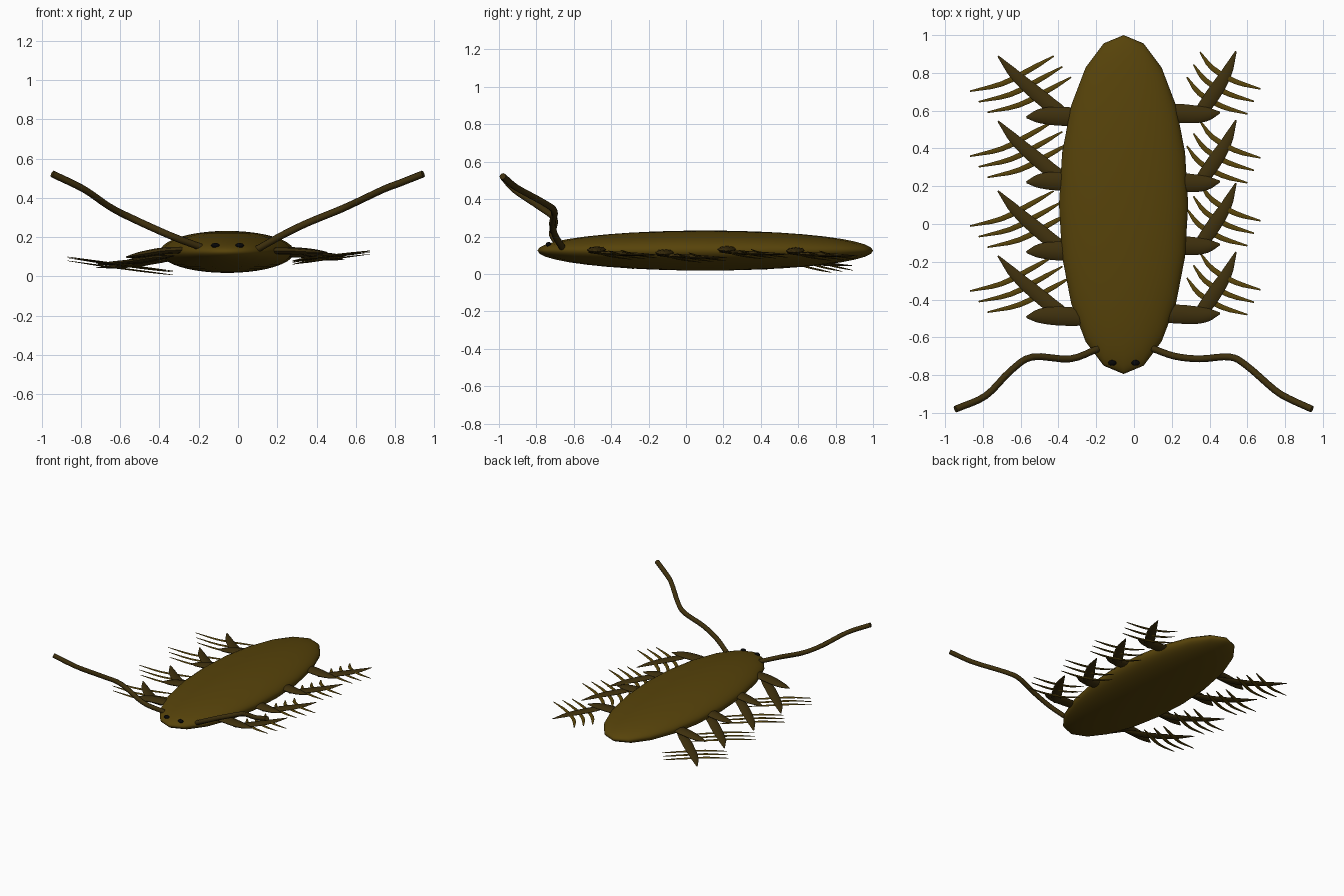
import bpy, bmesh, math
from mathutils import Vector

if "Cube" in bpy.data.objects:
    bpy.data.objects.remove(bpy.data.objects["Cube"])


def material(name, rgb):
    m = bpy.data.materials.new(name)
    m.diffuse_color = (*rgb, 1)
    m.use_nodes = True
    m.node_tree.nodes["Principled BSDF"].inputs["Base Color"].default_value = m.diffuse_color
    return m


SHELL = material("shell", (0.095, 0.056, 0.003))
LIMB = material("limb", (0.048, 0.029, 0.004))
BLACK = material("black", (0.002, 0.002, 0.002))


def ellipsoid(name, loc, radii, seg, rings, mat):
    bpy.ops.mesh.primitive_uv_sphere_add(segments=seg, ring_count=rings, radius=1, location=loc)
    ob = bpy.context.object
    ob.name = name
    ob.scale = radii
    ob.data.materials.append(mat)
    bpy.ops.object.shade_smooth()
    return ob


def smooth_path(pts, steps):
    """Catmull-Rom path through the points."""
    p = [Vector(q) for q in pts]
    p = [2 * p[0] - p[1]] + p + [2 * p[-1] - p[-2]]
    out = []
    for i in range(1, len(p) - 2):
        a, b, c, d = p[i - 1:i + 3]
        for k in range(steps):
            t = k / steps
            out.append(0.5 * (2 * b + (c - a) * t + (2 * a - 5 * b + 4 * c - d) * t * t
                              + (3 * b - a - 3 * c + d) * t ** 3))
    return out + [p[-2]]


def sweep(name, pts, widths, flat, mat, sides=8, steps=4):
    """Tube along a path; widths are half-widths spread along it, flat scales the height."""
    path = smooth_path(pts, steps)
    bm = bmesh.new()
    rings = []
    n = len(path) - 1
    for i, c in enumerate(path):
        f = i / n * (len(widths) - 1)
        j = min(int(f), len(widths) - 2)
        w = widths[j] + (widths[j + 1] - widths[j]) * (f - j)
        tan = (path[min(i + 1, n)] - path[max(i - 1, 0)]).normalized()
        side = tan.cross(Vector((0, 0, 1))).normalized()
        up = side.cross(tan)
        rings.append([bm.verts.new(c + side * w * math.cos(a) + up * w * flat * math.sin(a))
                      for a in (2 * math.pi * k / sides for k in range(sides))])
    for r, s in zip(rings, rings[1:]):
        for k in range(sides):
            bm.faces.new((r[k], r[(k + 1) % sides], s[(k + 1) % sides], s[k]))
    bm.faces.new(rings[0])
    bm.faces.new(rings[-1])
    bmesh.ops.recalc_face_normals(bm, faces=bm.faces)
    me = bpy.data.meshes.new(name)
    bm.to_mesh(me)
    bm.free()
    me.materials.append(mat)
    ob = bpy.data.objects.new(name, me)
    bpy.context.collection.objects.link(ob)
    bpy.ops.object.select_all(action='DESELECT')
    ob.select_set(True)
    bpy.context.view_layer.objects.active = ob
    bpy.ops.object.shade_smooth_by_angle(angle=math.radians(60))
    return ob


# Body and eyes
ellipsoid("body", (-0.055, 0.103, 0.125), (0.342, 0.897, 0.107), 20, 20, SHELL)
for side, x in (("left", -0.115), ("right", 0.008)):
    ellipsoid("eye_" + side, (x, -0.735, 0.158), (0.022, 0.015, 0.013), 12, 8, BLACK)

# Antennae
sweep("antenna_right", [(.1, -.66, .14), (.216, -.70, .205), (.348, -.714, .27), (.507, -.704, .335),
                        (.596, -.75, .375), (.744, -.878, .445), (.823, -.926, .475), (.942, -.98, .522)],
      [.018, .018], 1, LIMB)
sweep("antenna_left", [(-.19, -.66, .15), (-.338, -.714, .205), (-.538, -.704, .295), (-.654, -.778, .355),
                       (-.786, -.91, .445), (-.945, -.98, .522)],
      [.018, .018], 1, LIMB)

# Legs: upper segment, lower segment, first bristle and bristle spacing for each side
SIDES = {
    "left": dict(
        offsets=[(0, 0), (-.344, .015), (-.714, .015), (-1.058, .02)],
        upper=[(-.27, .565, .115), (-.38, .57, .11), (-.48, .572, .095), (-.57, .565, .08)],
        lower=[(-.33, .565, .085), (-.42, .615, .075), (-.51, .685, .06), (-.625, .785, .05), (-.72, .889, .045)],
        bristle=[(-.425, .889, .02), (-.55, .818, .035), (-.70, .742, .055), (-.868, .703, .08)],
        step=(.046, -.056, -.006)),
    "right": dict(
        offsets=[(0, 0), (-.365, .008), (-.698, -.01), (-1.063, .005)],
        upper=[(.15, .59, .125), (.25, .585, .125), (.36, .58, .12), (.455, .59, .115)],
        lower=[(.32, .55, .11), (.38, .63, .107), (.435, .71, .103), (.49, .80, .1), (.54, .915, .097)],
        bristle=[(.35, .91, .08), (.415, .825, .092), (.535, .755, .107), (.67, .715, .123)],
        step=(-.035, -.066, -.004)),
}


def shifted(pts, d):
    return [Vector(p) + Vector(d) for p in pts]


for side, s in SIDES.items():
    for i, (dy, dz) in enumerate(s["offsets"], 1):
        d = (0, dy, dz)
        tag = f"{side}_{i}"
        sweep("upper_leg_" + tag, shifted(s["upper"], d), [.045, .05, .05, .046, .034, .005], .35, LIMB)
        sweep("lower_leg_" + tag, shifted(s["lower"], d), [.014, .036, .039, .036, .026, .004], .3, LIMB)
        for k in range(3):
            b = shifted(s["bristle"], Vector(d) + k * Vector(s["step"]))
            sweep(f"bristle_{tag}_{k + 1}", b, [.004, .013, .015, .013, .004], .3, SHELL, 6, 3)
